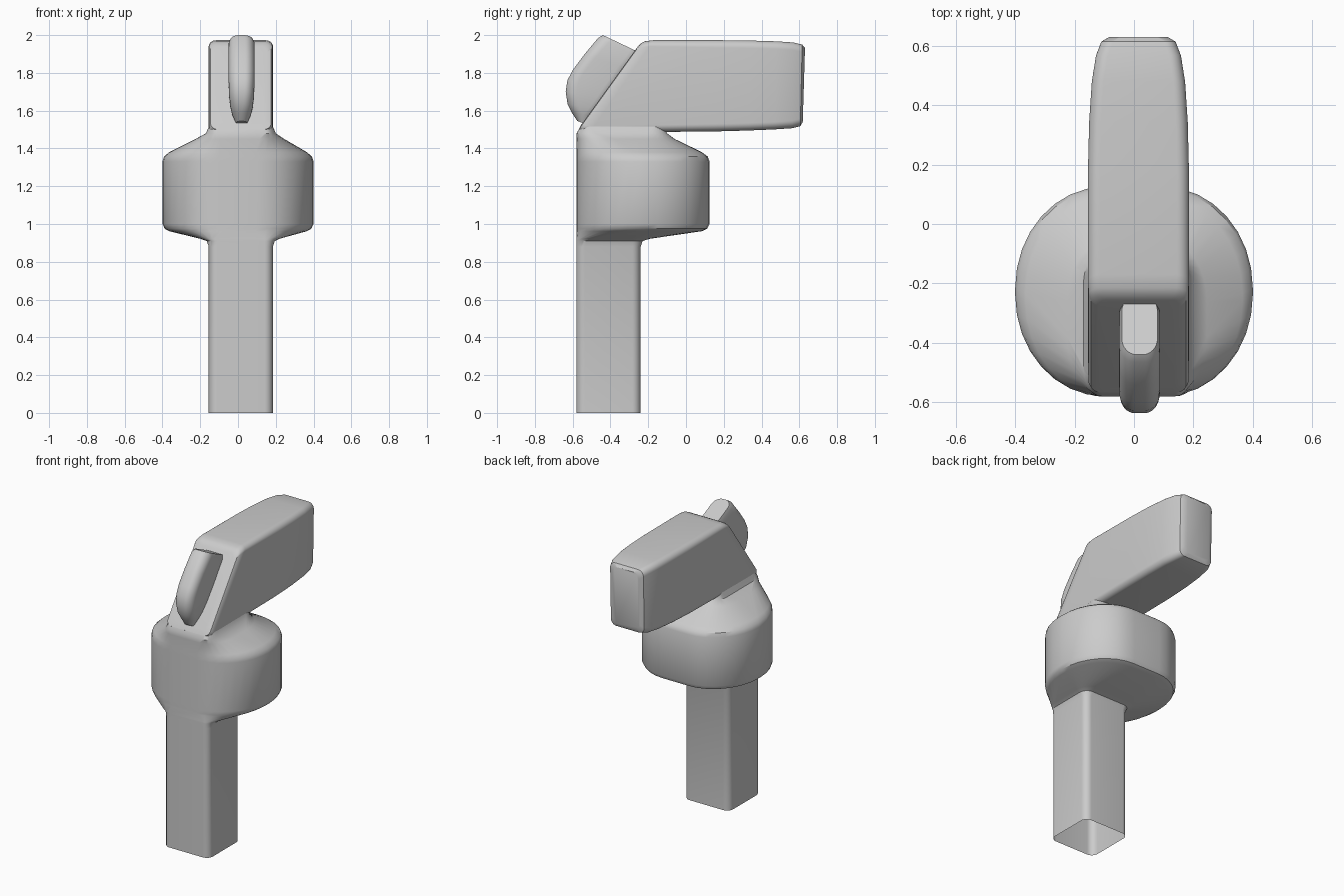
import bpy, bmesh, math
from mathutils import Vector


def ring(a, b, hx, rx, ry, cx=0.015, k=9):
    """Rounded rectangle spanning a -> b (points in the YZ plane), half width hx."""
    a, b = Vector((cx, *a)), Vector((cx, *b))
    mid, axis, h = (a + b) / 2, (b - a).normalized(), (b - a).length / 2
    rx, ry = min(rx, hx * 0.98), min(ry, h * 0.98)
    pts = []
    for q, (sx, sy) in enumerate([(1, 1), (-1, 1), (-1, -1), (1, -1)]):
        for i in range(k):
            t = math.pi / 2 * (q + i / (k - 1))
            u = sx * (hx - rx) + rx * math.cos(t)
            v = sy * (h - ry) + ry * math.sin(t)
            pts.append(mid + Vector((u, 0, 0)) + axis * v)
    return pts


def loft(name, rings, cap_start=True):
    bm = bmesh.new()
    vs = [[bm.verts.new(p) for p in r] for r in rings]
    n = len(vs[0])
    for r0, r1 in zip(vs, vs[1:]):
        for i in range(n):
            j = (i + 1) % n
            bm.faces.new((r0[i], r0[j], r1[j], r1[i]))
    if cap_start:
        bm.faces.new(vs[0][::-1])
    bm.faces.new(vs[-1])
    bmesh.ops.recalc_face_normals(bm, faces=bm.faces)
    me = bpy.data.meshes.new(name)
    bm.to_mesh(me)
    bm.free()
    ob = bpy.data.objects.new(name, me)
    bpy.context.collection.objects.link(ob)
    bpy.ops.object.select_all(action='DESELECT')
    ob.select_set(True)
    bpy.context.view_layer.objects.active = ob
    bpy.ops.object.shade_smooth_by_angle(angle=math.radians(35))
    return ob


# Square handle, open below, flaring into the drum collar: z, half width, back y, corner rx, ry, centre x
body = [
    (0.00, 0.170, -0.240, 0.045, 0.045, 0.015),
    (0.88, 0.170, -0.240, 0.045, 0.045, 0.015),
    (0.91, 0.180, -0.230, 0.055, 0.055, 0.015),
    (0.922, 0.21, -0.190, 0.08, 0.10, 0.01),
    (0.962, 0.365, 0.085, 0.27, 0.31, 0.0),
    (0.975, 0.388, 0.112, 0.29, 0.33, 0.0),
    (1.00, 0.400, 0.125, 0.30, 0.34, 0.0),
    (1.33, 0.400, 0.125, 0.30, 0.34, 0.0),
    (1.357, 0.392, 0.115, 0.29, 0.335, 0.0),
    (1.38, 0.365, 0.085, 0.27, 0.32, 0.0),
    (1.45, 0.235, -0.06, 0.13, 0.20, 0.01),
    (1.48, 0.185, -0.10, 0.06, 0.10, 0.015),
    (1.52, 0.168, -0.12, 0.045, 0.05, 0.015),
]
loft("handle_and_collar",
     [ring((-0.58 if z < 1.5 else -0.555, z), (yb, z), hx, rx, ry, cx)
      for z, hx, yb, rx, ry, cx in body], cap_start=False)

# Head block with slanted front: bottom point, top point, half width
head = [
    ((-0.555, 1.525), (-0.255, 1.94), 0.140),
    ((-0.568, 1.500), (-0.238, 1.957), 0.160),
    ((-0.555, 1.488), (-0.215, 1.968), 0.168),
    ((-0.510, 1.484), (-0.170, 1.973), 0.170),
    ((0.150, 1.490), (0.180, 1.973), 0.170),
    ((0.330, 1.495), (0.345, 1.971), 0.166),
    ((0.470, 1.501), (0.480, 1.967), 0.157),
    ((0.560, 1.507), (0.568, 1.961), 0.143),
    ((0.605, 1.518), (0.615, 1.950), 0.125),
    ((0.618, 1.540), (0.630, 1.932), 0.100),
]
loft("head", [ring(a, b, hx, 0.04, 0.04) for a, b, hx in head])

# Curved fin on the slanted face: front point, embedded back point, half width
fin = [
    ((-0.575, 1.545), (-0.520, 1.525), 0.030),
    ((-0.605, 1.590), (-0.480, 1.570), 0.050),
    ((-0.627, 1.635), (-0.450, 1.610), 0.060),
    ((-0.637, 1.700), (-0.410, 1.665), 0.066),
    ((-0.628, 1.760), (-0.380, 1.710), 0.068),
    ((-0.600, 1.815), (-0.345, 1.755), 0.069),
    ((-0.540, 1.895), (-0.300, 1.820), 0.069),
    ((-0.465, 1.985), (-0.250, 1.880), 0.068),
    ((-0.440, 2.000), (-0.240, 1.905), 0.060),
]
loft("front_fin", [ring(a, b, hx, 0.05, 0.06, 0.019) for a, b, hx in fin])
